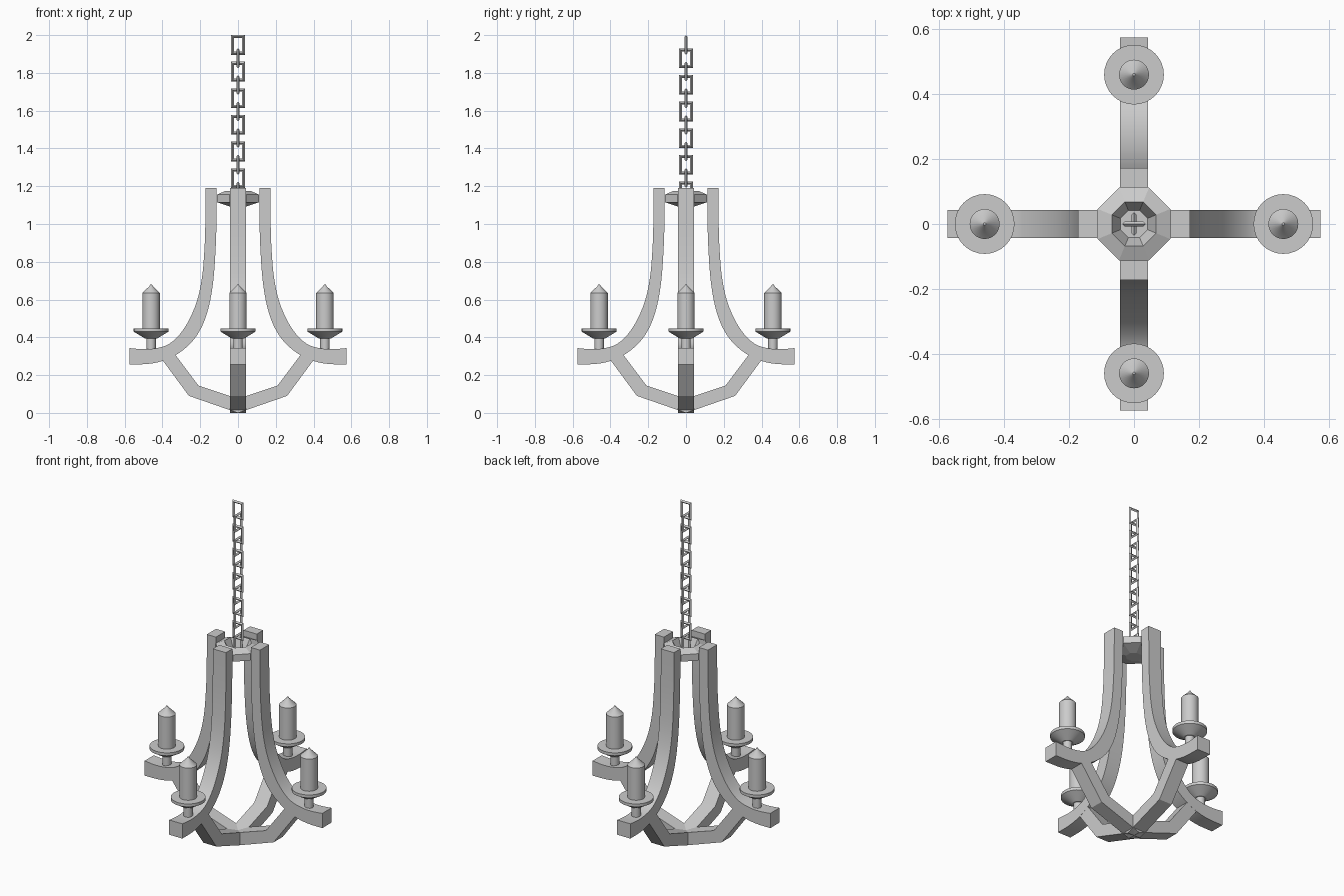
import bpy, bmesh, math
from mathutils import Vector, Matrix

if "Cube" in bpy.data.objects:
    bpy.data.objects.remove(bpy.data.objects["Cube"])


def finish(name, bm, smooth=None):
    bmesh.ops.remove_doubles(bm, verts=bm.verts, dist=1e-5)
    bmesh.ops.recalc_face_normals(bm, faces=bm.faces)
    me = bpy.data.meshes.new(name)
    bm.to_mesh(me)
    bm.free()
    ob = bpy.data.objects.new(name, me)
    bpy.context.collection.objects.link(ob)
    if smooth:
        bpy.ops.object.select_all(action='DESELECT')
        ob.select_set(True)
        bpy.context.view_layer.objects.active = ob
        bpy.ops.object.shade_smooth_by_angle(angle=math.radians(smooth))
    return ob


def refine(pts, n=3):
    """Catmull-Rom subdivision of a point list."""
    p = [Vector(q) for q in pts]
    p = [2 * p[0] - p[1]] + p + [2 * p[-1] - p[-2]]
    out = []
    for i in range(1, len(p) - 2):
        a, b, c, d = p[i - 1:i + 3]
        for k in range(n):
            t = k / n
            out.append(0.5 * (2 * b + (c - a) * t + (2 * a - 5 * b + 4 * c - d) * t * t
                              + (3 * b - a - 3 * c + d) * t ** 3))
    return out + [p[-2]]


def bar(name, upper, lower, half, angle, smooth=None):
    """Rectangular-section bar between two edge paths in the xz plane."""
    bm = bmesh.new()
    rings = []
    for (ux, uz), (lx, lz) in zip(upper, lower):
        rings.append([bm.verts.new(c) for c in
                      ((ux, -half, uz), (ux, half, uz), (lx, half, lz), (lx, -half, lz))])
    for a, b in zip(rings, rings[1:]):
        for i in range(4):
            j = (i + 1) % 4
            bm.faces.new((a[i], a[j], b[j], b[i]))
    bm.faces.new(rings[0])
    bm.faces.new(rings[-1])
    bm.transform(Matrix.Rotation(angle, 4, 'Z'))
    return finish(name, bm, smooth)


def lathe(name, profile, sides, loc=(0, 0, 0), phase=0.0, smooth=None):
    bm = bmesh.new()
    vs = [bm.verts.new((r, 0, z)) for r, z in profile]
    es = [bm.edges.new(e) for e in zip(vs, vs[1:])]
    bmesh.ops.spin(bm, geom=vs + es, cent=(0, 0, 0), axis=(0, 0, 1),
                   angle=2 * math.pi, steps=sides, use_duplicate=False)
    bm.transform(Matrix.Translation(loc) @ Matrix.Rotation(phase, 4, 'Z'))
    return finish(name, bm, smooth)


def link(name, z, angle):
    """Rectangular chain link with a diamond section."""
    bm = bmesh.new()
    t, w, h = 0.008, 0.036, 0.052
    rings = []
    for sx, sz in ((-1, -1), (1, -1), (1, 1), (-1, 1)):
        rings.append([bm.verts.new((sx * (w - d), y, sz * (h - d)))
                      for d, y in ((0, 0), (t, t), (2 * t, 0), (t, -t))])
    for k in range(4):
        a, b = rings[k], rings[(k + 1) % 4]
        for i in range(4):
            j = (i + 1) % 4
            bm.faces.new((a[i], a[j], b[j], b[i]))
    bm.transform(Matrix.Translation((0, 0, z)) @ Matrix.Rotation(angle, 4, 'Z'))
    return finish(name, bm)


# Edge paths of one curved arm
arm_upper = refine([(.172, 1.19), (.173, 1.0), (.178, .86), (.19, .72), (.215, .60), (.255, .50),
                    (.305, .42), (.365, .365), (.43, .343), (.50, .337), (.575, .343)])
arm_lower = refine([(.113, 1.19), (.114, 1.0), (.12, .84), (.132, .69), (.155, .56), (.192, .455),
                    (.245, .375), (.32, .312), (.40, .275), (.48, .259), (.575, .257)])

# Candle, drip dish and stem profiles
candle = [(0, .44), (.046, .44), (.046, .635), (.008, .672), (.004, .68), (0, .68)]
dish = [(0, .395), (.034, .395), (.092, .43), (.092, .447), (0, .447)]
stem = [(0, .31), (.025, .31), (.025, .41), (0, .41)]

for k, side in enumerate(("right", "back", "left", "front")):
    a = k * math.pi / 2
    loc = (0.46 * math.cos(a), 0.46 * math.sin(a), 0)
    bar("arm_" + side, arm_upper, arm_lower, 0.0425, a, 30)
    lathe("candle_" + side, candle, 32, loc, smooth=30)
    lathe("drip_dish_" + side, dish, 32, loc, smooth=30)
    lathe("candle_stem_" + side, stem, 16, loc, smooth=30)

# Lower braces crossing at the bottom
inner = [(.345, .325), (.21, .145), (0, .075)]
outer = [(.415, .30), (.26, .09), (0, .0)]
for name, a in (("brace_side_to_side", 0), ("brace_front_to_back", math.pi / 2)):
    up = inner + [(-x, z) for x, z in inner[-2::-1]]
    lo = outer + [(-x, z) for x, z in outer[-2::-1]]
    bar(name, up, lo, 0.042, a)

# Octagonal hub bowl
lathe("hub", [(0, 1.092), (.045, 1.092), (.121, 1.115), (.121, 1.155), (.074, 1.175),
              (.045, 1.115), (0, 1.115)], 8, phase=math.pi / 8)

# Chain of alternating links
for i in range(12):
    link("chain_link_%02d" % (i + 1), 1.948 - 0.0705 * i, (i % 2) * math.pi / 2)
